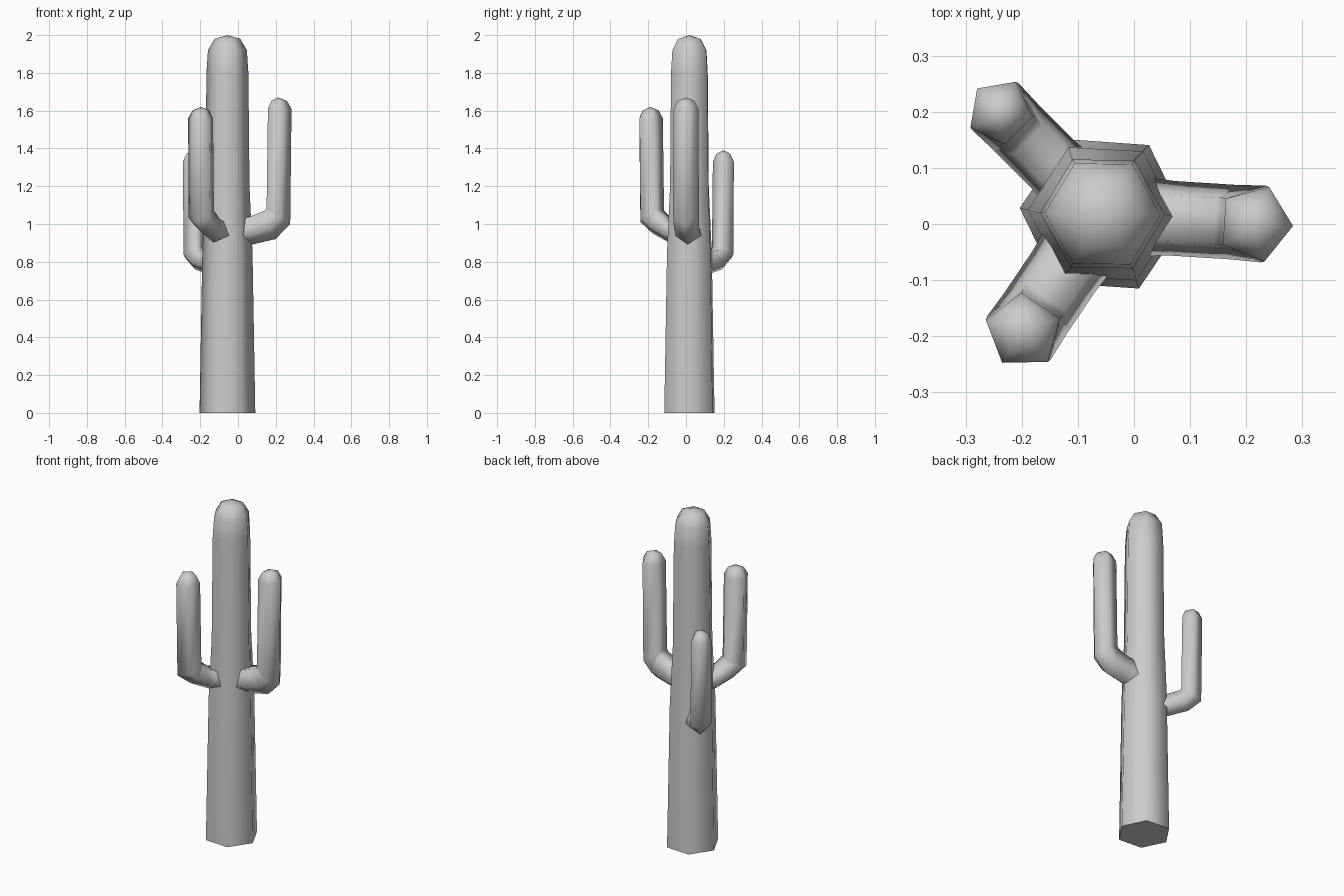
import bpy, bmesh
from math import cos, sin, tau, radians
from mathutils import Vector

if "Cube" in bpy.data.objects:
    bpy.data.objects.remove(bpy.data.objects["Cube"])

grey = bpy.data.materials.new("plain grey")
grey.use_nodes = True
grey.diffuse_color = (0.6, 0.6, 0.6, 1)
grey.node_tree.nodes["Principled BSDF"].inputs["Base Color"].default_value = (0.6, 0.6, 0.6, 1)

AXIS = Vector((-0.056, 0.018, 0))


def loft(name, rings, tip, cap_base=False):
    """Skin a stack of rings and close it with a fan to the tip."""
    bm = bmesh.new()
    loops = [[bm.verts.new(p) for p in ring] for ring in rings]
    n = len(loops[0])
    for a, b in zip(loops, loops[1:]):
        for i in range(n):
            j = (i + 1) % n
            bm.faces.new((a[i], a[j], b[j], b[i]))
    top = bm.verts.new(tip)
    for i in range(n):
        bm.faces.new((loops[-1][i], loops[-1][(i + 1) % n], top))
    if cap_base:
        bm.faces.new(loops[0][::-1])
    mesh = bpy.data.meshes.new(name)
    bm.to_mesh(mesh)
    bm.free()
    mesh.materials.append(grey)
    obj = bpy.data.objects.new(name, mesh)
    bpy.context.collection.objects.link(obj)
    bpy.ops.object.select_all(action='DESELECT')
    obj.select_set(True)
    bpy.context.view_layer.objects.active = obj
    bpy.ops.object.shade_smooth_by_angle(angle=radians(80))
    return obj


def arm(name, heading, reach, low, high, bend, depth, top, r):
    """Five-sided arm: leaves the trunk between low and high, bends, rises to top."""
    a = radians(heading)
    out, side = Vector((cos(a), sin(a), 0)), Vector((-sin(a), cos(a), 0))
    # outer and inner (distance, height) of each ring, then its half width
    profile = [
        ((0.08, low - 0.01), (0.08, high - 0.01), r * 1.05),
        ((0.125, low), (0.125, high), r),
        ((reach - 0.015, bend - 0.08 * depth), (reach - 0.07, bend + 0.07 * depth), r),
        ((reach + 0.9 * r, bend), (reach - 0.85 * r, bend + 0.085 * depth), r * 1.03),
        ((reach + r, top - 0.06), (reach - 0.75 * r, top - 0.06), r),
        ((reach + 0.65 * r, top - 0.018), (reach - 0.5 * r, top - 0.018), r * 0.65),
    ]
    rings = []
    for outer, inner, width in profile:
        ring = []
        for k in range(5):
            t = tau * k / 5
            f = (1 - cos(t)) / (1 - cos(tau * 2 / 5))
            s, z = (o + (i - o) * f for o, i in zip(outer, inner))
            ring.append(AXIS + out * s + side * (sin(t) * width) + Vector((0, 0, z)))
        rings.append(ring)
    return loft(name, rings, AXIS + out * reach + Vector((0, 0, top)))


# Six-sided tapering trunk with a rounded top: (height, radius, twist in degrees)
trunk_profile = [(0, 0.148, -4), (0.85, 0.133, -3), (1.2, 0.117, -1),
                 (1.8, 0.111, -1), (1.92, 0.103, -1), (1.98, 0.068, -1)]
trunk_rings = [[AXIS + Vector((r * cos(tau * k / 6 + radians(w)),
                               r * sin(tau * k / 6 + radians(w)), z)) for k in range(6)]
               for z, r, w in trunk_profile]
loft("trunk", trunk_rings, AXIS + Vector((0, 0, 2)), cap_base=True)

# Three upturned arms
arm("left_arm", -3.6, 0.27, 0.89, 1.04, 1.0, 1.0, 1.67, 0.07)
arm("front_right_arm", 236, 0.25, 0.90, 1.02, 1.01, 0.75, 1.62, 0.07)
arm("back_right_arm", 135, 0.256, 0.73, 0.85, 0.815, 0.7, 1.39, 0.06)
